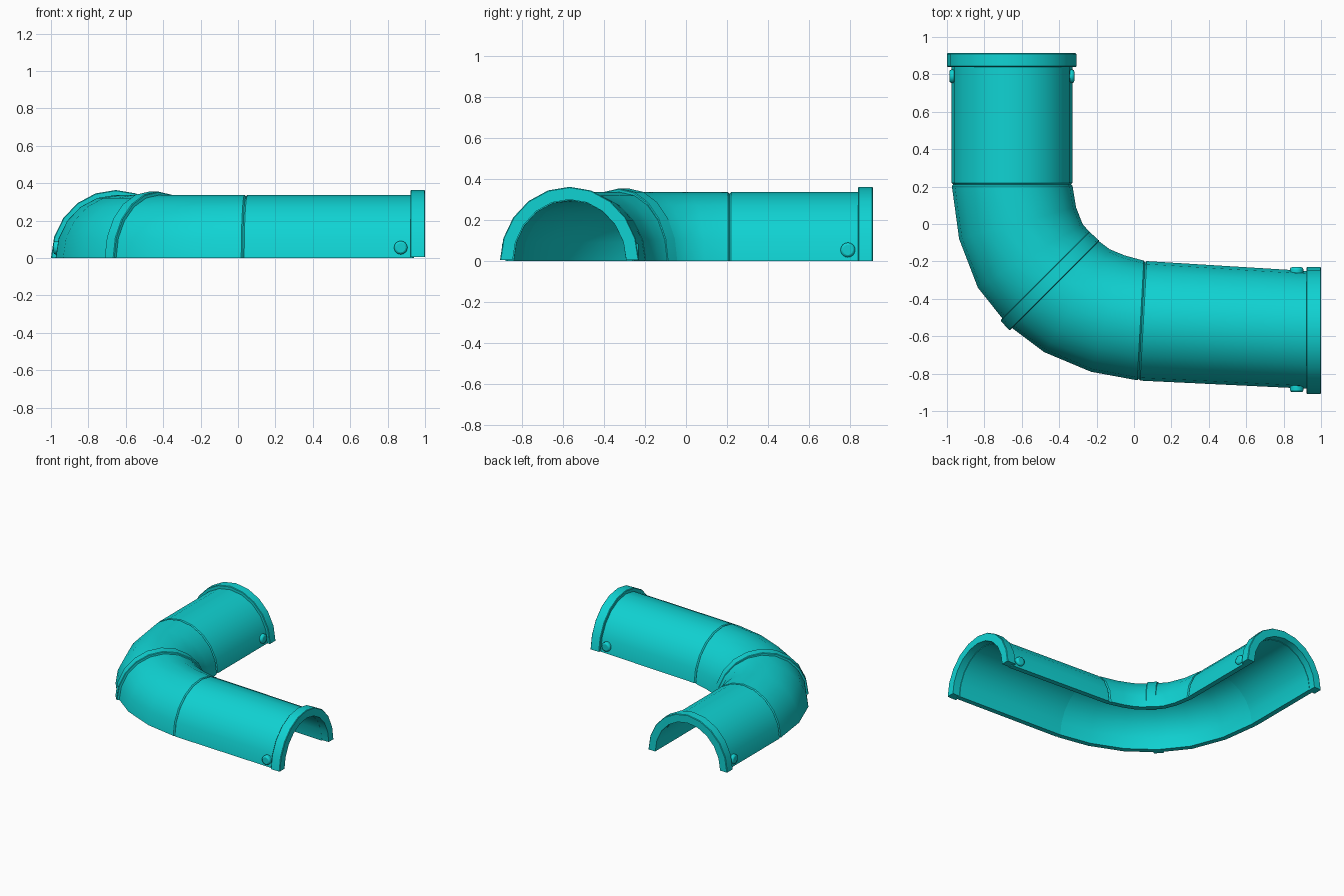
import bpy, bmesh, math
from mathutils import Vector

cube = bpy.data.objects.get("Cube")
if cube:
    bpy.data.objects.remove(cube, do_unlink=True)

# Single turquoise material
COLOUR = (0.005, 0.65, 0.65, 1.0)
mat = bpy.data.materials.new("turquoise")
mat.use_nodes = True
mat.diffuse_color = COLOUR
mat.node_tree.nodes["Principled BSDF"].inputs["Base Color"].default_value = COLOUR

SIDES = 10  # flat sides over each half circle


def smooth(obj):
    obj.data.materials.append(mat)
    bpy.ops.object.select_all(action='DESELECT')
    obj.select_set(True)
    bpy.context.view_layer.objects.active = obj
    bpy.ops.object.shade_smooth_by_angle(angle=math.radians(32))


def section(a, b, height, wall, shrink=0.0, base=0.0):
    """Half-ring cross-section standing between plan points a and b."""
    centre, half = (a + b) / 2, (b - a) / 2
    radius = half.length
    half = half.normalized()
    angles = [math.pi * i / SIDES for i in range(SIDES + 1)]

    def arc(inset, order):
        return [Vector((*(centre + half * (radius - inset) * math.cos(t)),
                        max(base, (height - inset) * math.sin(t)))) for t in order]
    return arc(shrink, angles) + arc(wall, angles[::-1])


def half_pipe(name, stations, height, wall, chamfer=0.008, base=0.0):
    """Sweep a half-ring through pairs of plan points, with chamfered ends."""
    st = [(Vector(a), Vector(b)) for a, b in stations]

    def step(p, q):
        return tuple(u + (v - u).normalized() * chamfer for u, v in zip(p, q))
    rows = [(st[0], chamfer), (step(st[0], st[1]), 0)]
    rows += [(s, 0) for s in st[1:-1]]
    rows += [(step(st[-1], st[-2]), 0), (st[-1], chamfer)]

    bm = bmesh.new()
    rings = [[bm.verts.new(p) for p in section(*s, height, wall, shrink, base)]
             for s, shrink in rows]
    n = len(rings[0])
    for r0, r1 in zip(rings, rings[1:]):
        for k in range(n):
            j = (k + 1) % n
            bm.faces.new((r0[k], r0[j], r1[j], r1[k]))
    for ring in (rings[0], rings[-1]):
        for k in range(SIDES):
            bm.faces.new((ring[k], ring[k + 1], ring[n - 2 - k], ring[n - 1 - k]))
    bmesh.ops.recalc_face_normals(bm, faces=bm.faces)
    mesh = bpy.data.meshes.new(name)
    bm.to_mesh(mesh)
    bm.free()
    obj = bpy.data.objects.new(name, mesh)
    bpy.context.collection.objects.link(obj)
    smooth(obj)


# Straight pipes and the elbow between them (inner side, outer side)
back_joint = ((-0.33, 0.212), (-0.975, 0.212))
side_joint = ((0.06, -0.198), (0.025, -0.837))
half_pipe("back_pipe", [((-0.33, 0.86), (-0.975, 0.86)), back_joint], 0.337, 0.04)
half_pipe("side_pipe", [side_joint, ((0.94, -0.252), (0.94, -0.881))], 0.337, 0.04)
half_pipe("elbow_pipe", [
    back_joint,
    ((-0.31, 0.09), (-0.935, -0.08)),
    ((-0.275, 0.0), (-0.835, -0.34)),
    ((-0.21, -0.075), (-0.68, -0.535)),
    ((-0.13, -0.135), (-0.48, -0.685)),
    ((-0.05, -0.168), (-0.23, -0.79)),
    side_joint], 0.337, 0.04)

# Raised band round the middle of the elbow
half_pipe("elbow_band", [((-0.24, -0.04), (-0.715, -0.515)),
                         ((-0.185, -0.09), (-0.665, -0.57))], 0.355, 0.05, 0.004)

# Thick collars at both open ends
half_pipe("back_collar", [((-0.308, 0.84), (-1.0, 0.84)),
                          ((-0.308, 0.913), (-1.0, 0.913))], 0.363, 0.062, 0.004)
half_pipe("side_collar", [((0.922, -0.23), (0.922, -0.908)),
                          ((1.0, -0.23), (1.0, -0.908))], 0.363, 0.062, 0.004, 0.006)


# Rounded studs beside each collar
def stud(name, location, rotation):
    bpy.ops.mesh.primitive_cylinder_add(vertices=16, radius=0.036, depth=0.04,
                                        location=location, rotation=rotation)
    obj = bpy.context.object
    obj.name = name
    bevel = obj.modifiers.new("rounded_edge", 'BEVEL')
    bevel.width = 0.011
    bevel.segments = 2
    bevel.limit_method = 'ANGLE'
    smooth(obj)


for label, s in (("inner", 1), ("outer", -1)):
    stud("back_stud_" + label, (-0.653 + s * 0.314, 0.79, 0.055), (0, math.pi / 2, 0))
    stud("side_stud_" + label, (0.87, -0.565 + s * 0.314, 0.055), (math.pi / 2, 0, 0))
